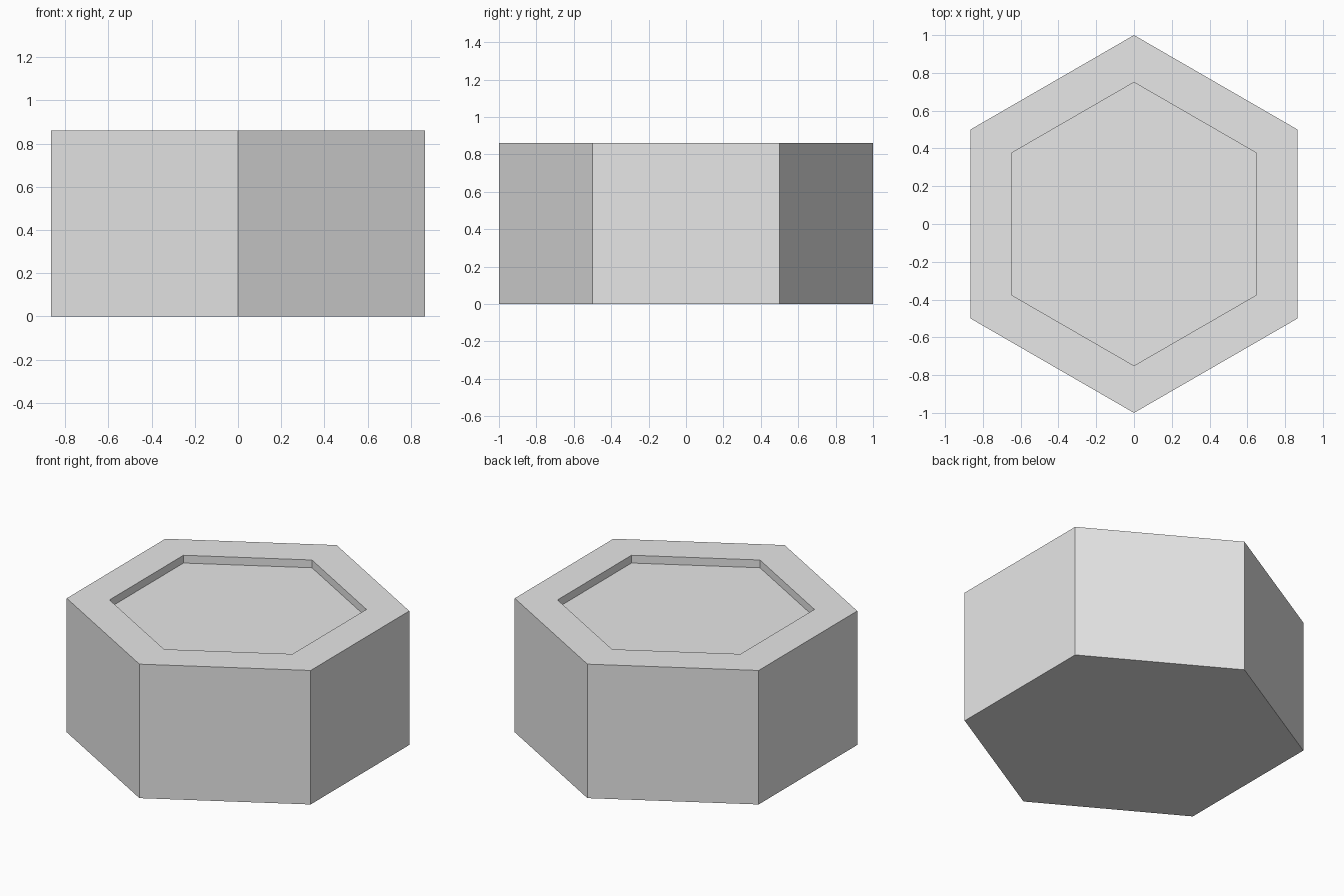
import bpy, bmesh, math

if "Cube" in bpy.data.objects:
    bpy.data.objects.remove(bpy.data.objects["Cube"])

OUTER, INNER = 1.0, 0.75      # corner radii of the body and of the recess
TOP, FLOOR = 0.86, 0.81       # rim height and recess floor height

grey = bpy.data.materials.new("light_grey")
grey.diffuse_color = (0.8, 0.8, 0.8, 1.0)
grey.use_nodes = True
grey.node_tree.nodes["Principled BSDF"].inputs["Base Color"].default_value = grey.diffuse_color


def ring(bm, radius, z):
    """Six corners of a hexagon with points facing front and back."""
    return [bm.verts.new((radius * math.sin(i * math.pi / 3),
                          radius * math.cos(i * math.pi / 3), z))
            for i in range(6)]


bm = bmesh.new()
# Bottom edge, outer rim, inner rim, recess floor
rings = [ring(bm, OUTER, 0), ring(bm, OUTER, TOP),
         ring(bm, INNER, TOP), ring(bm, INNER, FLOOR)]
# Outer walls, flat rim and recess walls
for a, b in zip(rings, rings[1:]):
    for i in range(6):
        j = (i + 1) % 6
        bm.faces.new((a[i], a[j], b[j], b[i]))
# Underside and recess floor
bm.faces.new(rings[0])
bm.faces.new(rings[-1])
bmesh.ops.recalc_face_normals(bm, faces=bm.faces)

mesh = bpy.data.meshes.new("hexagonal_tray")
bm.to_mesh(mesh)
bm.free()
mesh.materials.append(grey)
tray = bpy.data.objects.new("hexagonal_tray", mesh)
bpy.context.collection.objects.link(tray)
